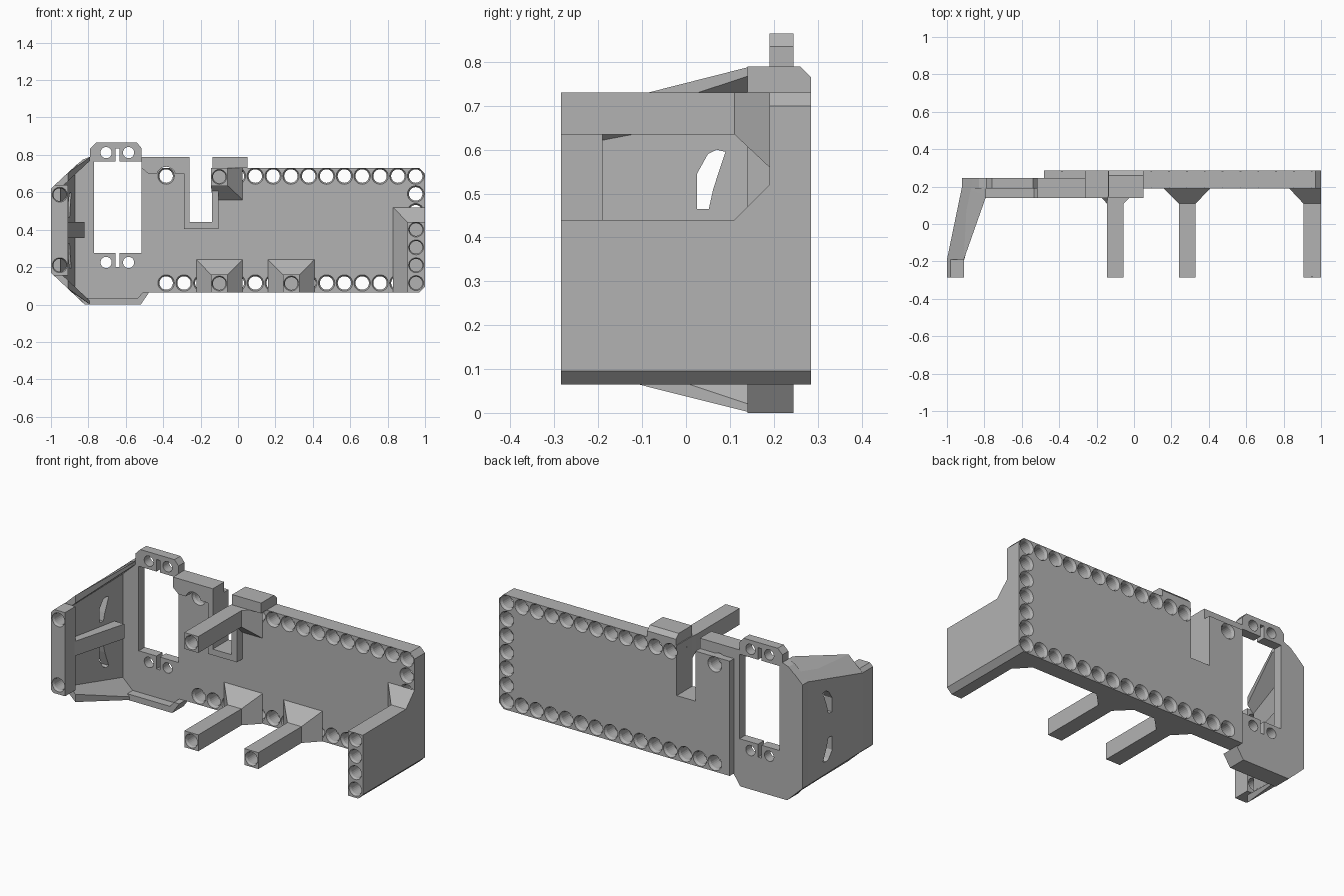
import bpy, bmesh, math

cube = bpy.data.objects.get("Cube")
if cube:
    bpy.data.objects.remove(cube, do_unlink=True)

grey = bpy.data.materials.new("light grey plastic")
grey.use_nodes = True
colour = (0.45, 0.45, 0.45, 1)
grey.diffuse_color = colour
grey.node_tree.nodes["Principled BSDF"].inputs["Base Color"].default_value = colour


def finish(name, bm):
    bmesh.ops.recalc_face_normals(bm, faces=bm.faces)
    mesh = bpy.data.meshes.new(name)
    bm.to_mesh(mesh)
    bm.free()
    mesh.materials.append(grey)
    obj = bpy.data.objects.new(name, mesh)
    bpy.context.collection.objects.link(obj)
    return obj


def prism(name, outline, start, end, axis="y"):
    """Extrude an xz outline along y, or a yz outline along x."""
    bm = bmesh.new()
    place = (lambda p: (p[0], start, p[1])) if axis == "y" else (lambda p: (start, p[0], p[1]))
    face = bm.faces.new([bm.verts.new(place(p)) for p in outline])
    out = bmesh.ops.extrude_face_region(bm, geom=[face])
    step = (0, end - start, 0) if axis == "y" else (end - start, 0, 0)
    bmesh.ops.translate(bm, vec=step, verts=[v for v in out["geom"] if isinstance(v, bmesh.types.BMVert)])
    return finish(name, bm)


def rect(x0, x1, z0, z1):
    return [(x0, z0), (x1, z0), (x1, z1), (x0, z1)]


def hull(name, points):
    bm = bmesh.new()
    for p in points:
        bm.verts.new(p)
    out = bmesh.ops.convex_hull(bm, input=bm.verts)
    junk = set(out["geom_interior"] + out["geom_unused"])
    bmesh.ops.delete(bm, geom=[v for v in junk if isinstance(v, bmesh.types.BMVert)], context="VERTS")
    bmesh.ops.dissolve_limit(bm, angle_limit=0.01, verts=bm.verts, edges=bm.edges)
    return finish(name, bm)


def section(y, x0, x1, z0, z1):
    return [(x, y, z) for x, z in rect(x0, x1, z0, z1)]


def lathe_holes(centres, profile, sides=24):
    """Cutter made of turned plugs along y; profile is (y, radius)."""
    bm = bmesh.new()
    for cx, cz in centres:
        rings = []
        for y, r in profile:
            rings.append([bm.verts.new((cx + r * math.cos(a), y, cz + r * math.sin(a)))
                          for a in (math.tau * i / sides for i in range(sides))])
        for low, high in zip(rings, rings[1:]):
            for i in range(sides):
                j = (i + 1) % sides
                bm.faces.new((low[i], low[j], high[j], high[i]))
        bm.faces.new(rings[0])
        bm.faces.new(rings[-1])
    return finish("hole_cutter", bm)


def cut(obj, *cutters):
    for cutter in cutters:
        cutter.hide_render = True
        mod = obj.modifiers.new("cut", "BOOLEAN")
        mod.operation = "DIFFERENCE"
        mod.solver = "EXACT"
        mod.object = cutter
        bpy.context.view_layer.objects.active = obj
        bpy.ops.object.modifier_apply(modifier=mod.name)
        bpy.data.objects.remove(cutter, do_unlink=True)


FRONT, FACE, BACK, STEP = -0.285, 0.19, 0.285, 0.245
PITCH = 0.0953
R, RIM = 0.036, 0.044


def blind_holes(centres):
    return lathe_holes(centres, [(FRONT - 0.01, 0.04), (FRONT, 0.04), (FRONT + 0.012, 0.034), (FRONT + 0.15, 0.034)])


# Main plate with its border of countersunk holes and the open slot
plate = prism("main_plate", [(-0.48, 0.065), (0.97, 0.065), (1, 0.095), (1, 0.70), (0.97, 0.73), (-0.48, 0.73)],
              FACE, BACK)
columns = [0.95 - PITCH * i for i in range(15)]
rows = [0.115 + PITCH * i for i in range(7)]
border = [(x, rows[0]) for x in columns] + [(x, rows[6]) for x in columns[:12] + columns[14:]]
border += [(columns[0], z) for z in rows[1:6]]
slot = rect(-0.26, -0.14, 0.44, 0.9)
plug = [(FACE - 0.01, RIM), (FACE, RIM), (FACE + 0.014, R), (BACK - 0.014, R), (BACK, RIM), (BACK + 0.01, RIM)]
cut(plate, lathe_holes(border, plug), prism("slot_cutter", slot, 0, 0.4))

# Raised rim around the slot
rim = prism("slot_rim", rect(-0.29, -0.105, 0.405, 0.73), 0.14, FACE)
cut(rim, prism("slot_cutter", slot, 0, 0.4))

# Blocks on the top edge, either side of the slot
left_block = prism("slot_block_right", [(-0.48, 0.70), (-0.26, 0.70), (-0.26, 0.79), (-0.515, 0.79), (-0.515, 0.73)],
                   0.14, STEP)
cut(left_block, lathe_holes([(columns[14], rows[6])], [(0.1, 0.05), (0.3, 0.05)]))
prism("slot_block_left", [(0.14, 0.73), (BACK, 0.73), (BACK, 0.765), (0.26, 0.79), (0.14, 0.79)],
      -0.135, 0.05, "x")


# Standoff posts, each with a flared root
def post(name, x, z0, z1, root):
    body = prism(name, rect(x - 0.045, x + 0.045, z0, z1), FRONT, 0.115)
    cut(body, blind_holes([(x, (z0 + z1) / 2)]))
    hull(name + "_root", section(0.11, x - 0.045, x + 0.045, z0, z1) + section(FACE, *root))


post("upper_post", -0.1, 0.635, 0.73, (-0.135, 0.025, 0.56, 0.73))
post("lower_post_right", -0.1, 0.065, 0.16, (-0.222, 0.025, 0.065, 0.24))
post("lower_post_left", 0.285, 0.065, 0.16, (0.16, 0.408, 0.065, 0.24))

# End wall on the left with its chamfered lower edge and flared root
end_wall = prism("end_wall", [(0.905, 0.065), (0.97, 0.065), (1, 0.095), (1, 0.44), (0.905, 0.44)], FRONT, FACE)
cut(end_wall, blind_holes([(0.952, z) for z in rows[:4]]))
hull("end_wall_root", section(0.11, 0.905, 1, 0.095, 0.44) + section(FACE, 0.83, 1, 0.095, 0.52)
     + section(0.11, 0.905, 0.97, 0.065, 0.44) + section(FACE, 0.83, 0.97, 0.065, 0.52))

# Bracket panel with a window, screw holes and relief slits
panel = prism("bracket_panel", [(-0.92, 0.095), (-0.82, 0), (-0.52, 0), (-0.475, 0.065), (-0.475, 0.75),
                                (-0.515, 0.79), (-0.515, 0.835), (-0.54, 0.865), (-0.76, 0.865),
                                (-0.79, 0.835), (-0.79, 0.79), (-0.83, 0.775), (-0.92, 0.695)], FACE, STEP)
screws = [(x, z) for x in (-0.705, -0.585) for z in (0.225, 0.812)]
cut(panel, prism("window_cutter", rect(-0.77, -0.515, 0.275, 0.765), 0.1, 0.4),
    prism("slit_cutter", rect(-0.656, -0.634, 0.2, 0.835), 0.1, 0.4),
    lathe_holes(screws, [(0.1, 0.03), (0.4, 0.03)]))

# Lip under the bracket
prism("bracket_lower_lip", [(-0.82, 0), (-0.52, 0), (-0.475, 0.065), (-0.51, 0.065), (-0.535, 0.035), (-0.85, 0.035)],
      0.14, FACE)


# Leaning side wall of the bracket, tapering towards the front
def top(x):
    return min(0.79, 0.62 + 0.93 * (x + 1))


def bottom(x):
    return max(0, 0.17 - 0.94 * (x + 1))


def slab(name, corners, low, high):
    return hull(name, [(x, y, f(x)) for x, y in corners for f in (low, high)])


wall = slab("side_wall", [(-1, -0.19), (-0.91, STEP), (-0.86, STEP), (-0.95, -0.19)], bottom, top)
opening = [(0.025, 0.465), (0.052, 0.465), (0.062, 0.51), (0.075, 0.55), (0.09, 0.595), (0.07, 0.6), (0.05, 0.59),
           (0.025, 0.545)]
cut(wall, prism("opening_cutter", opening, -1.2, -0.7, "x"),
    prism("opening_cutter", [(y, 0.79 - z) for y, z in opening], -1.2, -0.7, "x"))

# Stiffening ribs on the inside of the side wall
rib = [(-0.96, -0.19), (-0.91, -0.19), (-0.79, 0.15), (-0.79, FACE), (-0.89, FACE)]
slab("side_wall_upper_rib", rib, lambda x: 0.575 + 0.93 * (x + 1), top)
slab("side_wall_lower_rib", rib, bottom, lambda x: 0.215 - 0.94 * (x + 1))
slab("side_wall_middle_rib", [(-0.96, -0.2), (-0.91, -0.2), (-0.82, 0.13), (-0.90, 0.13)],
     lambda x: 0.355, lambda x: 0.44)

# Front column of the side wall
column = prism("front_column", [(-1, 0.17), (-0.985, 0.155), (-0.91, 0.155), (-0.91, 0.64), (-0.98, 0.64), (-1, 0.62)],
               FRONT, -0.19)
cut(column, blind_holes([(-0.953, 0.21), (-0.953, 0.587)]))
